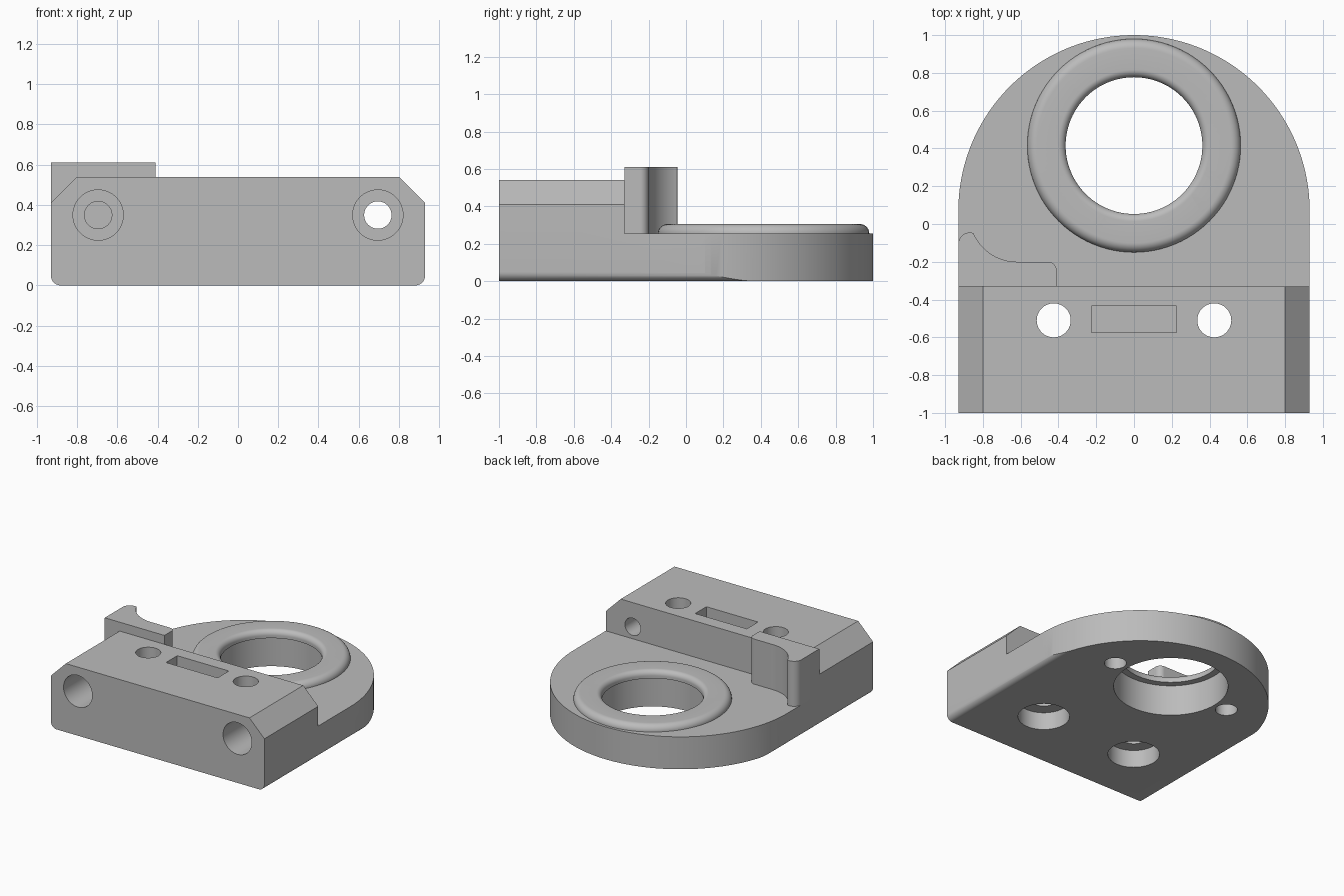
import bpy, bmesh, math
from mathutils import Matrix, Vector

cube = bpy.data.objects.get("Cube")
if cube:
    bpy.data.objects.remove(cube, do_unlink=True)

grey = bpy.data.materials.new("plain grey")
grey.use_nodes = True
COLOUR = (0.5, 0.5, 0.5, 1)
grey.diffuse_color = COLOUR
grey.node_tree.nodes["Principled BSDF"].inputs["Base Color"].default_value = COLOUR

HALF, FRONT, STEP, PLATE, TOP = 0.93, -1.0, -0.33, 0.255, 0.54
RING_Y, HOLE_R = 0.415, 0.362


def finish(name, bm):
    bmesh.ops.remove_doubles(bm, verts=bm.verts, dist=1e-5)
    bmesh.ops.recalc_face_normals(bm, faces=bm.faces)
    mesh = bpy.data.meshes.new(name)
    bm.to_mesh(mesh)
    bm.free()
    mesh.materials.append(grey)
    obj = bpy.data.objects.new(name, mesh)
    bpy.context.collection.objects.link(obj)
    return obj


def arc(cx, cy, r, start, end, n=10):
    angles = [math.radians(start + (end - start) * i / n) for i in range(n + 1)]
    return [(cx + r * math.cos(a), cy + r * math.sin(a)) for a in angles]


def prism(name, outline, low, high, along_y=False):
    """Extrude a 2D outline along z, or along y when it is an x-z outline."""
    bm = bmesh.new()
    place = (lambda p: (p[0], low, p[1])) if along_y else (lambda p: (p[0], p[1], low))
    face = bm.faces.new([bm.verts.new(place(p)) for p in outline])
    moved = bmesh.ops.extrude_face_region(bm, geom=[face])["geom"]
    shift = Vector((0, high - low, 0) if along_y else (0, 0, high - low))
    bmesh.ops.translate(bm, vec=shift, verts=[v for v in moved if isinstance(v, bmesh.types.BMVert)])
    return finish(name, bm)


def lathe(name, profile, place, sides=64):
    """Spin an (r, z) profile that starts and ends on the axis."""
    bm = bmesh.new()
    verts = [bm.verts.new((r, 0, z)) for r, z in profile]
    edges = [bm.edges.new(pair) for pair in zip(verts, verts[1:])]
    bmesh.ops.spin(bm, geom=verts + edges, cent=(0, 0, 0), axis=(0, 0, 1),
                   angle=math.tau, steps=sides, use_merge=True)
    bmesh.ops.transform(bm, matrix=place, verts=bm.verts)
    return finish(name, bm)


def combine(target, other, operation):
    mod = target.modifiers.new(operation, "BOOLEAN")
    mod.operation, mod.object, mod.solver = operation, other, "EXACT"
    bpy.context.view_layer.objects.active = target
    bpy.ops.object.modifier_apply(modifier=mod.name)
    bpy.data.objects.remove(other, do_unlink=True)


def stepped(r1, depth, r2, end):
    return [(0, -0.1), (r1, -0.1), (r1, depth), (r2, depth), (r2, end), (0, end)]


def box(x, y0, y1):
    return [(-x, y0), (x, y0), (x, y1), (-x, y1)]


# Body: chamfered block section with rounded lower edges, trimmed to a round end
section = (arc(HALF - 0.05, 0.05, 0.05, -90, 0) + [(HALF, 0.41), (0.8, TOP)])
section += [(-x, z) for x, z in reversed(section)]
body = prism("bracket_body", section, FRONT, 1.2, along_y=True)
outline = [(-1.2, -1.2), (1.2, -1.2), (1.2, 0.07)] + arc(0, 0.07, HALF, 0, 180, 96) + [(-1.2, 0.07)]
combine(body, prism("round_end", outline, -0.2, 0.8), "INTERSECT")
combine(body, prism("plate_clearance", box(1.3, STEP, 1.3), PLATE, 0.9), "DIFFERENCE")

# Raised ring with rounded edges, and the stepped bore through it
at_ring = Matrix.Translation((0, RING_Y, 0))
ring_top = PLATE + 0.05
rim = [(0, 0.15), (0.565, 0.15)] + arc(0.515, PLATE, 0.05, 0, 90) + [(0, ring_top)]
combine(body, lathe("raised_ring", rim, at_ring, 96), "UNION")
bore = [(0, -0.1), (0.414, -0.1), (0.414, 0.245), (HOLE_R, 0.245)]
bore += arc(HOLE_R + 0.04, ring_top - 0.04, 0.04, 180, 90) + [(HOLE_R + 0.04, 0.5), (0, 0.5)]
combine(body, lathe("bore", bore, at_ring, 96), "DIFFERENCE")

# Mirrored screw holes and blind pin holes
for side in (-1, 1):
    upright = Matrix.Translation((side * 0.425, -0.51, 0))
    combine(body, lathe("upright_hole", stepped(0.187, 0.14, 0.09, 0.7), upright), "DIFFERENCE")
    level = Matrix.Translation((side * 0.695, FRONT, 0.35)) @ Matrix.Rotation(-math.pi / 2, 4, "X")
    combine(body, lathe("level_hole", stepped(0.125, 0.45, 0.068, 0.8), level), "DIFFERENCE")
    pin = [(0, -0.1), (0.08, -0.1), (0.08, 0.18), (0, 0.18)]
    combine(body, lathe("pin_hole", pin, Matrix.Translation((side * 0.525, RING_Y, 0)), 32), "DIFFERENCE")

# Shallow slot in the block top
combine(body, prism("slot", box(0.225, -0.575, -0.435), TOP - 0.1, 0.8), "DIFFERENCE")

# Curved stop behind the block, closing one level hole
stop = [(-HALF, STEP), (-0.41, STEP)] + arc(-0.455, -0.245, 0.045, 0, 90)
stop += arc(-0.62, 0.05, 0.25, 270, 206, 16) + arc(-0.87, -0.105, 0.06, 70, 180)
combine(body, prism("curved_stop", stop, 0.2, 0.61), "UNION")

body.select_set(True)
bpy.context.view_layer.objects.active = body
bpy.ops.object.shade_smooth_by_angle(angle=math.radians(30))
